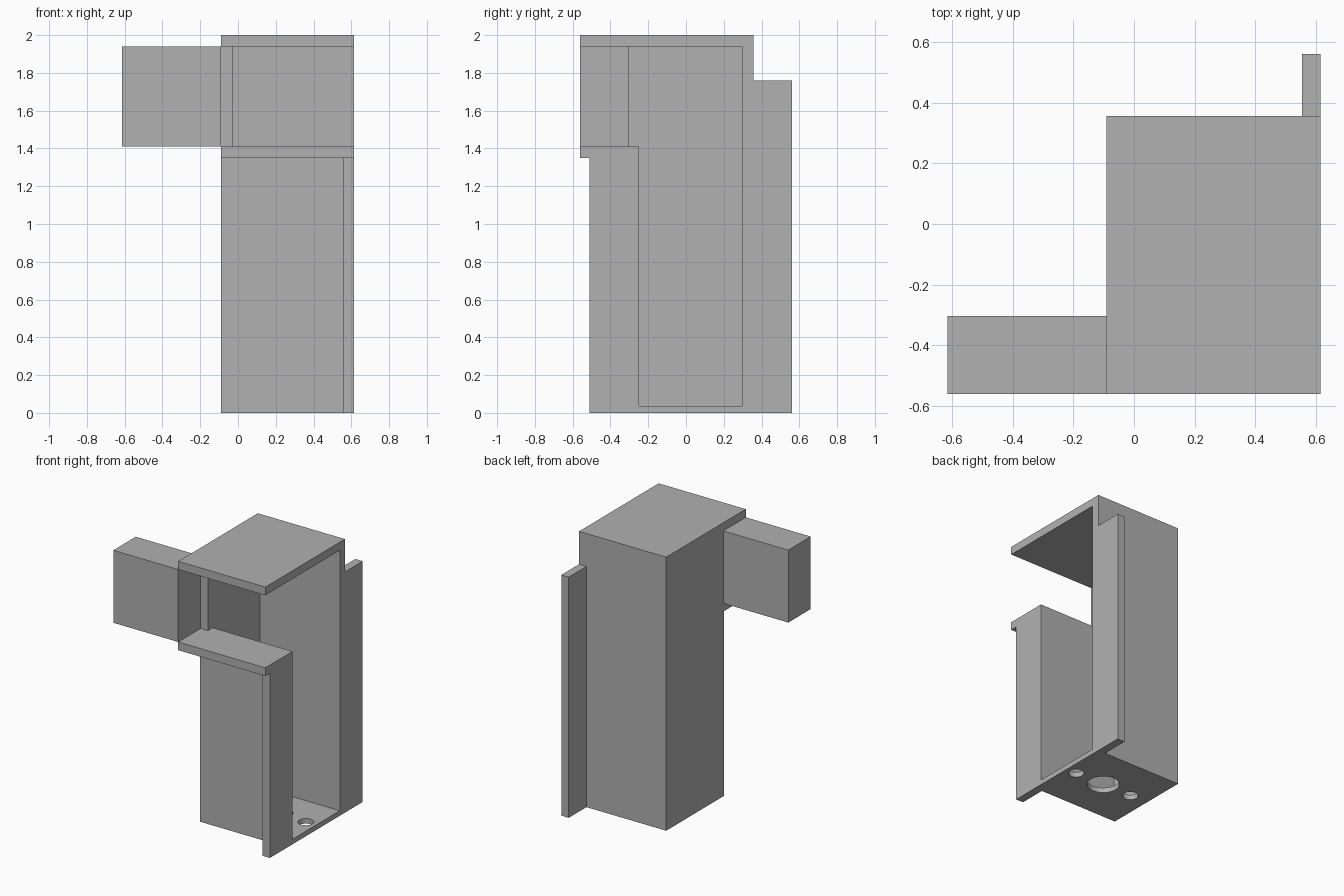
import bpy, bmesh, math

if "Cube" in bpy.data.objects:
    bpy.data.objects.remove(bpy.data.objects["Cube"])

grey = bpy.data.materials.new("plain grey")
grey.diffuse_color = (0.44, 0.44, 0.44, 1)
grey.use_nodes = True
grey.node_tree.nodes["Principled BSDF"].inputs["Base Color"].default_value = grey.diffuse_color


def finish(name, bm, helper=False):
    bmesh.ops.recalc_face_normals(bm, faces=bm.faces)
    mesh = bpy.data.meshes.new(name)
    bm.to_mesh(mesh)
    bm.free()
    mesh.materials.append(grey)
    obj = bpy.data.objects.new(name, mesh)
    bpy.context.collection.objects.link(obj)
    obj.hide_render = helper
    obj.hide_viewport = helper
    return obj


def extrude_x(name, profile, x0, x1, helper=False):
    """Extrude a (y, z) outline from x0 to x1."""
    bm = bmesh.new()
    face = bm.faces.new([bm.verts.new((x0, y, z)) for y, z in profile])
    ext = bmesh.ops.extrude_face_region(bm, geom=[face])["geom"]
    verts = [v for v in ext if isinstance(v, bmesh.types.BMVert)]
    bmesh.ops.translate(bm, verts=verts, vec=(x1 - x0, 0, 0))
    return finish(name, bm, helper)


def box(name, x, y, z, helper=False):
    outline = [(y[0], z[0]), (y[1], z[0]), (y[1], z[1]), (y[0], z[1])]
    return extrude_x(name, outline, x[0], x[1], helper)


def hole_cutter(name, x, y, radius):
    bm = bmesh.new()
    bmesh.ops.create_cone(bm, cap_ends=True, segments=32, radius1=radius,
                          radius2=radius, depth=0.2)
    bmesh.ops.translate(bm, verts=bm.verts, vec=(x, y, 0.02))
    return finish(name, bm, True)


LEFT, RIGHT, T = -0.09, 0.615, 0.06
FRONT, BACK = -0.31, 0.357
LIP = -0.562

# Housing: tall column with an overhanging head
housing = extrude_x("housing", [
    (FRONT, 0), (BACK, 0), (BACK, 2), (LIP, 2), (LIP, 1.35), (FRONT, 1.35),
], LEFT, RIGHT)

# Cutters: inner cavity open on the right, window round the head, floor holes
cutters = [
    box("cavity_cutter", (LEFT + T, 1), (-0.248, 0.297), (0.037, 1.94), True),
    box("window_cutter", (-1, 1), (-1, -0.305), (1.41, 1.94), True),
    box("window_side_cutter", (LEFT + T, 1), (-0.5, 0), (1.41, 1.94), True),
    hole_cutter("cable_hole_cutter", 0.293, 0.025, 0.11),
    hole_cutter("screw_hole_cutter_left", 0.054, 0.025, 0.053),
    hole_cutter("screw_hole_cutter_right", 0.532, 0.025, 0.053),
]
for cutter in cutters:
    mod = housing.modifiers.new(cutter.name, 'BOOLEAN')
    mod.operation = 'DIFFERENCE'
    mod.solver = 'EXACT'
    mod.object = cutter

# Mounting flanges along the open side
box("front_flange", (RIGHT - T, RIGHT), (-0.51, FRONT), (0, 1.35))
box("back_flange", (RIGHT - T, RIGHT), (BACK, 0.562), (0, 1.76))

# Solid arm reaching out to the left
box("side_arm", (-0.615, LEFT), (LIP, -0.303), (1.41, 1.94))
